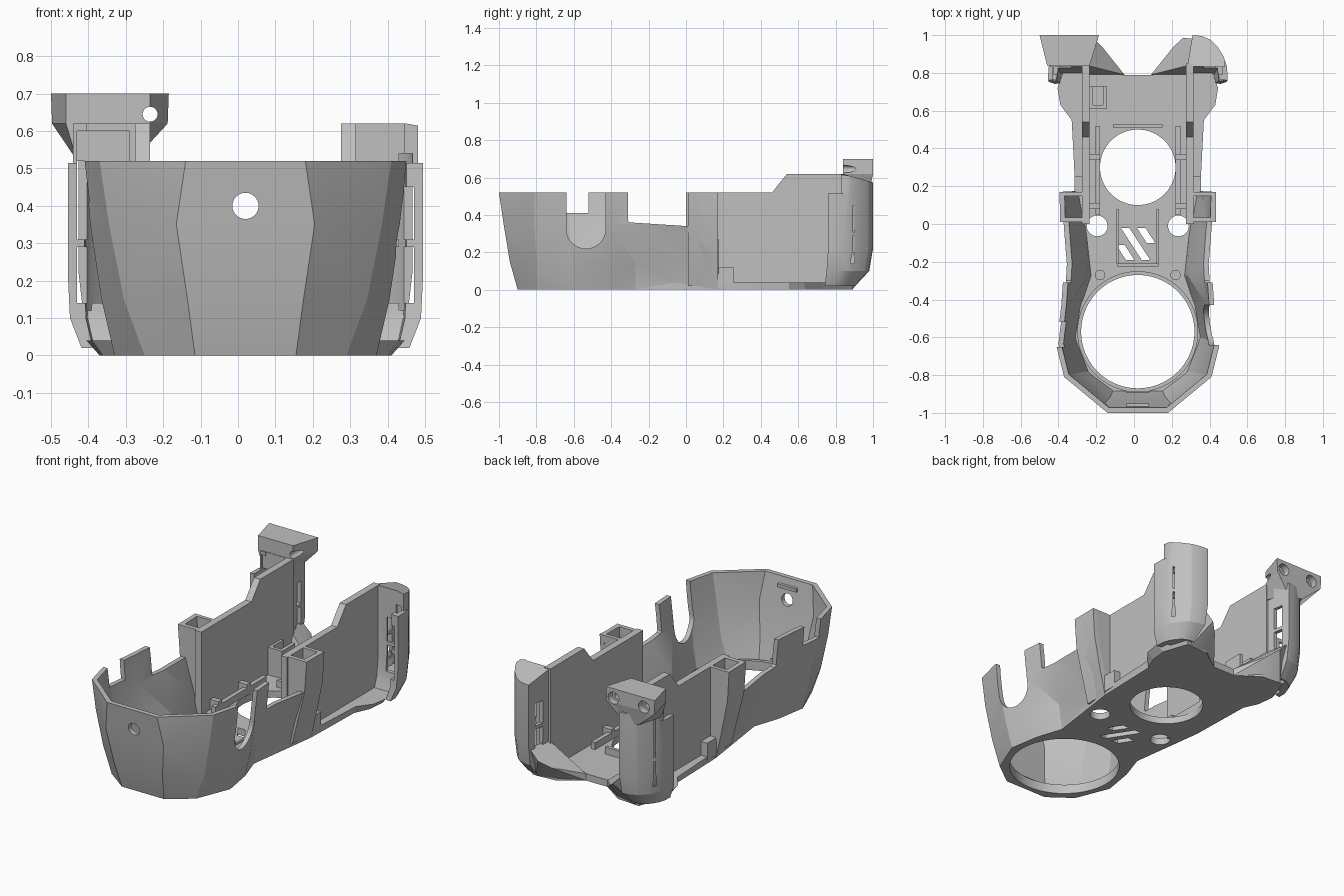
import bpy, bmesh, math
from mathutils import Vector

if "Cube" in bpy.data.objects:
    bpy.data.objects.remove(bpy.data.objects["Cube"], do_unlink=True)

mat = bpy.data.materials.new("light_grey")
mat.use_nodes = True
GREY = (0.53, 0.53, 0.53, 1)
mat.diffuse_color = GREY
mat.node_tree.nodes["Principled BSDF"].inputs["Base Color"].default_value = GREY
CX = 0.02  # body centre line


def finish(name, bm, recalc=True):
    if recalc:
        bmesh.ops.recalc_face_normals(bm, faces=bm.faces)
    me = bpy.data.meshes.new(name)
    bm.to_mesh(me)
    bm.free()
    ob = bpy.data.objects.new(name, me)
    bpy.context.collection.objects.link(ob)
    me.materials.append(mat)
    return ob


def apply_all(ob):
    bpy.context.view_layer.objects.active = ob
    for m in list(ob.modifiers):
        bpy.ops.object.modifier_apply(modifier=m.name)


def cut(ob, *cutters):
    for c in cutters:
        m = ob.modifiers.new("cut", "BOOLEAN")
        m.operation, m.solver, m.object = "DIFFERENCE", "EXACT", c
    apply_all(ob)
    for c in cutters:
        bpy.data.objects.remove(c, do_unlink=True)


def loft(name, rings):
    """Closed solid through rings of equal length."""
    bm = bmesh.new()
    vs = [[bm.verts.new(p) for p in r] for r in rings]
    n = len(vs[0])
    bm.faces.new(vs[0])
    bm.faces.new(vs[-1])
    for a, b in zip(vs, vs[1:]):
        for i in range(n):
            j = (i + 1) % n
            bm.faces.new((a[i], a[j], b[j], b[i]))
    return finish(name, bm)


def slab(name, poly, z0, z1):
    return loft(name, [[(x, y, z) for x, y in poly] for z in (z0, z1)])


def side_plate(name, profile, x0, x1):
    return loft(name, [[(x, y, z) for y, z in profile] for x in (x0, x1)])


def box(name, x0, x1, y0, y1, z0, z1):
    return slab(name, [(x0, y0), (x1, y0), (x1, y1), (x0, y1)], z0, z1)


def hull(name, pts):
    bm = bmesh.new()
    for p in pts:
        bm.verts.new(p)
    bmesh.ops.convex_hull(bm, input=bm.verts)
    return finish(name, bm)


def cylinder(name, centre, r, length, axis="Z", seg=48):
    d = {"X": (1, 0, 0), "Y": (0, 1, 0), "Z": (0, 0, 1)}[axis]
    rot = Vector((0, 0, 1)).rotation_difference(Vector(d)).to_matrix().to_4x4()
    rot.translation = centre
    bm = bmesh.new()
    bmesh.ops.create_cone(bm, cap_ends=True, segments=seg, radius1=r, radius2=r,
                          depth=length, matrix=rot)
    return finish(name, bm)


def mirrored(half):
    """Half outline turned into a full loop about the centre line."""
    return [(CX + x, y) for x, y in half] + [(CX - x, y) for x, y in reversed(half)]


# Floor plate, flared at the rear, with its openings
front_half = [(.135, -.9), (.27, -.8), (.35, -.6), (.32, -.42), (.27, -.27), (.33, .17)]
under = front_half + [(.34, .55), (.38, .64), (.39, .74), (.34, .89), (.2, .88), (.07, .79)]
upper = front_half + [(.35, .55), (.41, .63), (.425, .72), (.36, .9), (.2, .88), (.07, .79)]
floor = loft("floor", [[(x, y, z) for x, y in mirrored(h)] for h, z in ((under, 0), (upper, .04))])
holes = [cylinder("c", (CX, -.57, 0), .3, 1, seg=72), cylinder("c", (CX, .3, 0), .2, 1, seg=64)]
holes += [cylinder("c", (CX + s * .215, -.01, 0), .055, 1) for s in (-1, 1)]
holes += [cylinder("c", (CX + s * .17, -.11, .05), .05, .03) for s in (-1, 1)]
holes += [cylinder("c", (CX + s * .2, -.27, .05), .025, .04) for s in (-1, 1)]
for x, y0, y1 in ((-.095, -.19, -.11), (-.07, -.19, -.02), (.015, -.1, -.02)):
    k = (y1 - y0) * .65
    holes.append(slab("c", [(x + k, y0), (x + k + .045, y0), (x + .045, y1), (x, y1)], -.1, .1))
cut(floor, *holes)
# Low collar round the front opening
collar = cylinder("front_collar", (CX, -.57, .03), .32, .05, seg=72)
cut(collar, cylinder("c", (CX, -.57, 0), .3, 1, seg=72))

# Faceted front bowl: open strip given thickness
base = [(.33, .17), (.3, 0), (.27, -.27), (.32, -.42), (.35, -.6), (.27, -.8), (.135, -.9)]
fold = [(.365, .17), (.335, 0), (.29, -.27), (.355, -.42), (.385, -.61), (.325, -.8), (.155, -.942)]
waist = [(.405, .17), (.395, 0), (.375, -.21), (.385, -.42), (.415, -.63), (.365, -.81), (.185, -.975)]
rim = [(.415, .17), (.41, 0), (.39, -.22), (.405, -.43), (.43, -.65), (.39, -.81), (.16, -1)]
bm = bmesh.new()
rows = [[bm.verts.new((x, y, z)) for x, y in mirrored(half)]
        for half, z in ((base, 0), (fold, .15), (waist, .35), (rim, .52))]
for a, b in zip(rows, rows[1:]):
    for i in range(len(a) - 1):
        bm.faces.new((a[i], b[i], b[i + 1], a[i + 1]))
bmesh.ops.triangulate(bm, faces=bm.faces)
bowl = finish("front_bowl", bm, recalc=False)
thick = bowl.modifiers.new("thickness", "SOLIDIFY")
thick.thickness, thick.offset, thick.use_even_offset = .027, -1, True
apply_all(bowl)
rail = [(-.31, .37), (-.3, .36), (.01, .34), (.01, .7), (-.31, .7)]
cut(bowl,
    side_plate("c", rail, -.6, .6),
    cylinder("c", (.4, -.535, .325), .105, .5, "X"),
    box("c", .2, .6, -.64, -.43, .325, .7),
    box("c", -.6, -.2, -.65, -.52, .41, .7),
    box("c", -.7, .7, -1.2, .4, .52, .7),
    box("c", -.7, .7, -1.2, .4, -.2, 0),
    cylinder("c", (CX, -1, .4), .035, .3, "Y", 32))

# Inner lips at the front of the bowl
box("front_latch", CX - .06, CX + .06, -.975, -.95, .46, .48)
box("lower_latch", CX - .06, CX + .06, -.91, -.885, .04, .07)

# Wing outline in plan, shrunk for the hollow inside
WING = [(.265, .835), (.27, .88), (.29, 1), (.34, .995), (.385, .975), (.425, .935),
        (.455, .885), (.473, .83), (.475, .76), (.43, .765), (.425, .835)]


def wing_ring(s, z, scale=1.0, shift=0.0):
    cx, cy = .36, .89
    ring = []
    for x, y in WING:
        px, py = cx + (x - cx) * scale, cy + (y - cy) * scale - shift
        drop = max(0, y - .835) * .28 if z > .55 else 0
        ring.append((CX + s * px, py, z - drop))
    return ring


for s, side in ((-1, "right"), (1, "left")):
    def X(x):
        return CX + s * x

    def sbox(name, x0, x1, *rest):
        return box(name, *sorted((X(x0), X(x1))), *rest)

    # Long side wall with its raised rear part
    side_plate(side + "_wall", [(.0, .02), (.0, .52), (.46, .52), (.54, .62), (.85, .62), (.85, .02)],
               X(.255), X(.295))
    # Hollow tower behind the bowl
    tower = hull(side + "_tower", [(X(x), y, z) for y in (.01, .17) for x, z in
                 ((.257, .02), (.32, .02), (.257, .52), (.4, .34), (.413, .52))])
    pocket = hull("c", [(X(x), y, z) for y in (.035, .148) for x, z in
                  ((.285, .06), (.31, .06), (.285, .6), (.378, .34), (.394, .6))])
    cut(tower, pocket)
    sbox(side + "_foot_tab", .29, .335, .165, .255, .02, .12)

    # Curved hollow rear wing
    wing = loft(side + "_wing", [wing_ring(s, .02, .68, .06), wing_ring(s, .1, .95, .015),
                                 wing_ring(s, .22), wing_ring(s, .62)])
    cutters = [loft("c", [wing_ring(s, .12, .76), wing_ring(s, .54, .76)])]
    cutters += [sbox("c", .2, .33, .895, .95, a, b) for a, b in ((.17, .3), (.32, .45))]
    cutters += [sbox("c", .35, .45, .7, .9, a, b) for a, b in ((.14, .29), (.31, .45))]
    if s < 0:
        cutters.append(sbox("c", .31, .45, .7, .9, .31, .6))
    cutters.append(sbox("c", .461, .6, .7, 1.1, .515, .7))
    cutters.append(sbox("c", .4, .6, .7, .83, .515, .7))
    cut(wing, *cutters)

    # Faceted foot reaching in from the wing
    hull(side + "_rear_foot", [(X(x), y, z) for x, y, z in
         ((.07, .79, 0), (.2, .87, 0), (.32, .89, 0), (.3, .78, 0), (.07, .79, .04), (.19, .94, .1),
          (.24, .985, .14), (.3, .98, .2), (.27, .84, .2), (.2, .84, .12))])
    # Floor rails and clips
    sbox(side + "_rail", .2, .225, .05, .52, .03, .08)
    for y in (.08, .34):
        sbox(side + "_rail_clip", .2, .255, y, y + .03, .03, .1)
    sbox(side + "_plate_edge", .1, .112, -.21, .08, .035, .05)

# Cross bars and a small holder on the floor
box("rear_bar", CX - .13, CX + .13, .51, .53, .03, .08)
box("front_bar", CX - .11, CX + .11, -.225, -.21, .03, .07)
holder = box("wire_holder", -.24, -.145, .61, .73, .03, .2)
cut(holder, box("c", -.22, -.165, .63, .8, .06, .3))

# Mount block over one wing, tapering to a point behind, with two screw holes
block = loft("mount_block", [
    [(a, ya, z), (b, ya, z), (c, .84, z), (d, .84, z)]
    for a, b, c, d, ya, z in ((-.38, -.28, -.235, -.43, .98, .52),
                              (-.497, -.188, -.235, -.46, 1, .62),
                              (-.5, -.185, -.235, -.46, 1, .7))])
cut(block, cylinder("c", (-.235, .92, .645), .02, .4, "Y", 24),
    cylinder("c", (-.235, 1, .645), .035, .08, "Y", 32),
    cylinder("c", (-.43, 1, .645), .02, .2, "Y", 24),
    cylinder("c", (-.43, 1, .645), .035, .08, "Y", 32))

# Keep round holes and curved shells smooth, edges sharp
bpy.ops.object.select_all(action="DESELECT")
for ob in bpy.context.scene.objects:
    if ob.type == "MESH" and mat.name in ob.data.materials:
        ob.select_set(True)
        bpy.context.view_layer.objects.active = ob
bpy.ops.object.shade_smooth_by_angle(angle=math.radians(20))
